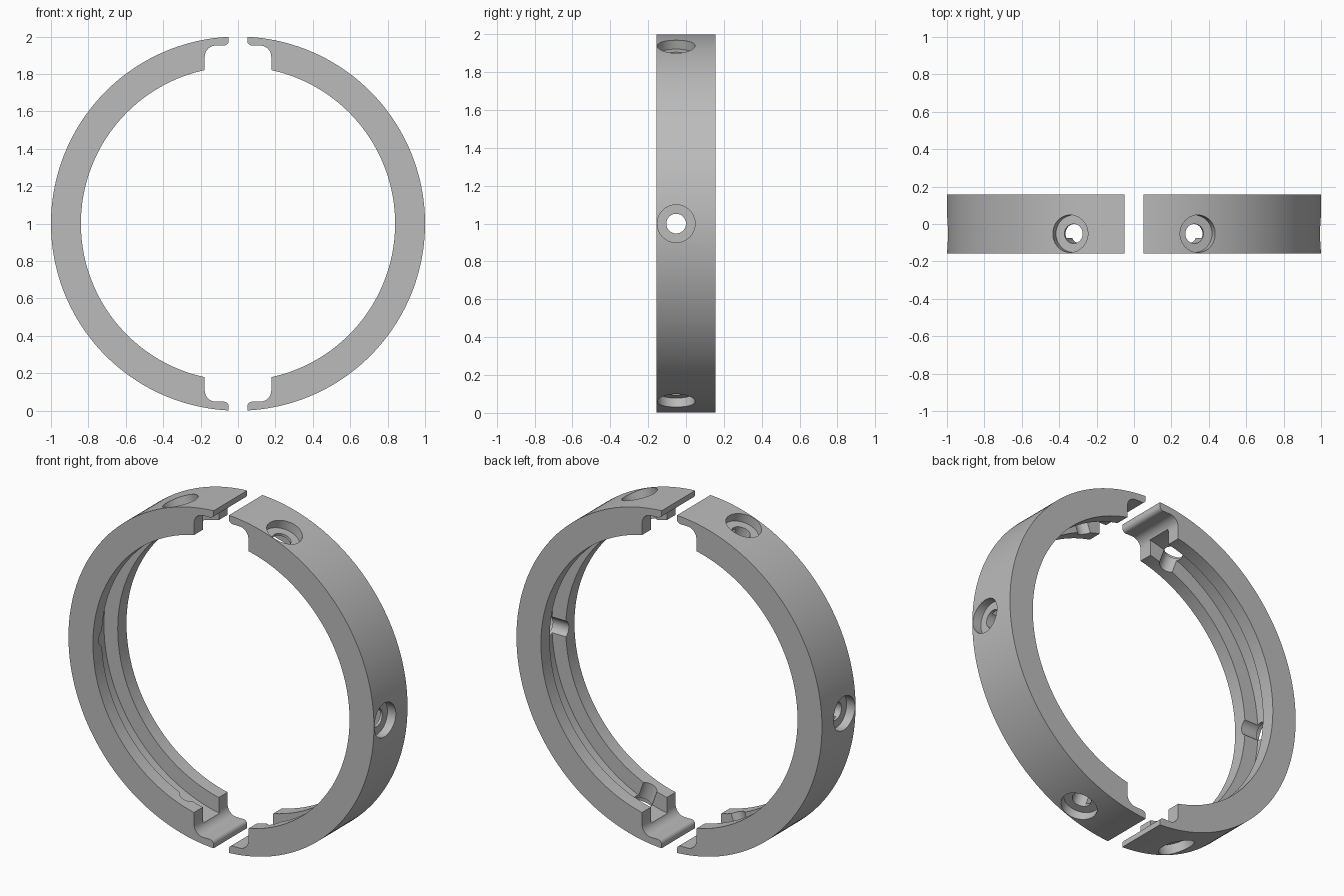
import bpy, bmesh
from math import sin, cos, pi, radians
from mathutils import Matrix, Vector

cube = bpy.data.objects.get("Cube")
if cube:
    bpy.data.objects.remove(cube, do_unlink=True)

OUTER, INNER, FLOOR = 1.0, 0.84, 0.93
HALF_WIDTH, GROOVE = 0.157, 0.075
SEGMENTS = 96

grey = bpy.data.materials.new("plain grey")
grey.use_nodes = True
grey.diffuse_color = (0.5, 0.5, 0.5, 1)
grey.node_tree.nodes["Principled BSDF"].inputs["Base Color"].default_value = (0.5, 0.5, 0.5, 1)


def make_object(name, bm):
    bmesh.ops.recalc_face_normals(bm, faces=bm.faces)
    mesh = bpy.data.meshes.new(name)
    bm.to_mesh(mesh)
    bm.free()
    mesh.materials.append(grey)
    obj = bpy.data.objects.new(name, mesh)
    bpy.context.collection.objects.link(obj)
    return obj


def half_ring():
    """Sweep the grooved section through half a turn and cap both ends."""
    section = [(OUTER, -HALF_WIDTH), (OUTER, HALF_WIDTH), (INNER, HALF_WIDTH), (INNER, GROOVE),
               (FLOOR, GROOVE), (FLOOR, -GROOVE), (INNER, -GROOVE), (INNER, -HALF_WIDTH)]
    bm = bmesh.new()
    rings = []
    for i in range(SEGMENTS + 1):
        a = -pi / 2 + pi * i / SEGMENTS
        rings.append([bm.verts.new((r * cos(a), y, 1 + r * sin(a))) for r, y in section])
    n = len(section)
    for p, q in zip(rings, rings[1:]):
        for k in range(n):
            bm.faces.new((p[k], p[(k + 1) % n], q[(k + 1) % n], q[k]))
    bm.faces.new(rings[0])
    bm.faces.new(rings[-1])
    return make_object("left_half_ring", bm)


def arc(cx, cz, r, start, end, steps=8):
    angles = [radians(start + (end - start) * i / steps) for i in range(steps + 1)]
    return [(cx + r * cos(a), cz + r * sin(a)) for a in angles]


def end_cutter(name, side):
    """Gap between the halves, with the filleted notch under the thin tip."""
    outline = [(-0.2, 1.2), (0.05, 1.2)]
    outline += arc(0.075, 0.977, 0.025, 180, 270)
    outline += arc(0.118, 0.892, 0.06, 90, 0)
    outline += [(0.178, 0.7), (-0.2, 0.7)]
    bm = bmesh.new()
    face = bm.faces.new([bm.verts.new((x, -0.3, 1 + side * z)) for x, z in outline])
    extruded = bmesh.ops.extrude_face_region(bm, geom=[face])["geom"]
    bmesh.ops.translate(bm, vec=(0, 0.6, 0),
                        verts=[v for v in extruded if isinstance(v, bmesh.types.BMVert)])
    return make_object(name, bm)


def hole_cutter(name, angle, radius, near, far):
    """Radial cylinder between two distances from the ring's axis."""
    direction = Vector((cos(angle), 0, sin(angle)))
    middle = direction * (near + far) / 2 + Vector((0, -0.052, 1))
    turn = direction.to_track_quat('Z', 'Y').to_matrix().to_4x4()
    bm = bmesh.new()
    bmesh.ops.create_cone(bm, cap_ends=True, segments=40, radius1=radius, radius2=radius,
                          depth=far - near, matrix=Matrix.Translation(middle) @ turn)
    return make_object(name, bm)


# Cut the ends, screw holes and counterbores
left = half_ring()
cutters = [end_cutter("top_end_cutter", 1), end_cutter("bottom_end_cutter", -1)]
for degrees in (-70, 0, 70):
    a = radians(degrees)
    cutters.append(hole_cutter("counterbore_cutter", a, 0.1, 0.945, 1.15))
    cutters.append(hole_cutter("screw_hole_cutter", a, 0.052, 0.7, 1.1))
for cutter in cutters:
    cutter.hide_render = True
    mod = left.modifiers.new("cut", 'BOOLEAN')
    mod.operation = 'DIFFERENCE'
    mod.solver = 'EXACT'
    mod.object = cutter
depsgraph = bpy.context.evaluated_depsgraph_get()
cut_mesh = bpy.data.meshes.new_from_object(left.evaluated_get(depsgraph))
left.modifiers.clear()
left.data = cut_mesh
for cutter in cutters:
    bpy.data.objects.remove(cutter, do_unlink=True)

# Mirrored half
bm = bmesh.new()
bm.from_mesh(cut_mesh)
bmesh.ops.scale(bm, vec=(-1, 1, 1), verts=bm.verts)
right = make_object("right_half_ring", bm)

# Smooth curved walls, crisp edges
for obj in (left, right):
    obj.data.materials.clear()
    obj.data.materials.append(grey)
    bpy.ops.object.select_all(action='DESELECT')
    obj.select_set(True)
    bpy.context.view_layer.objects.active = obj
    bpy.ops.object.shade_smooth_by_angle(angle=radians(30))
